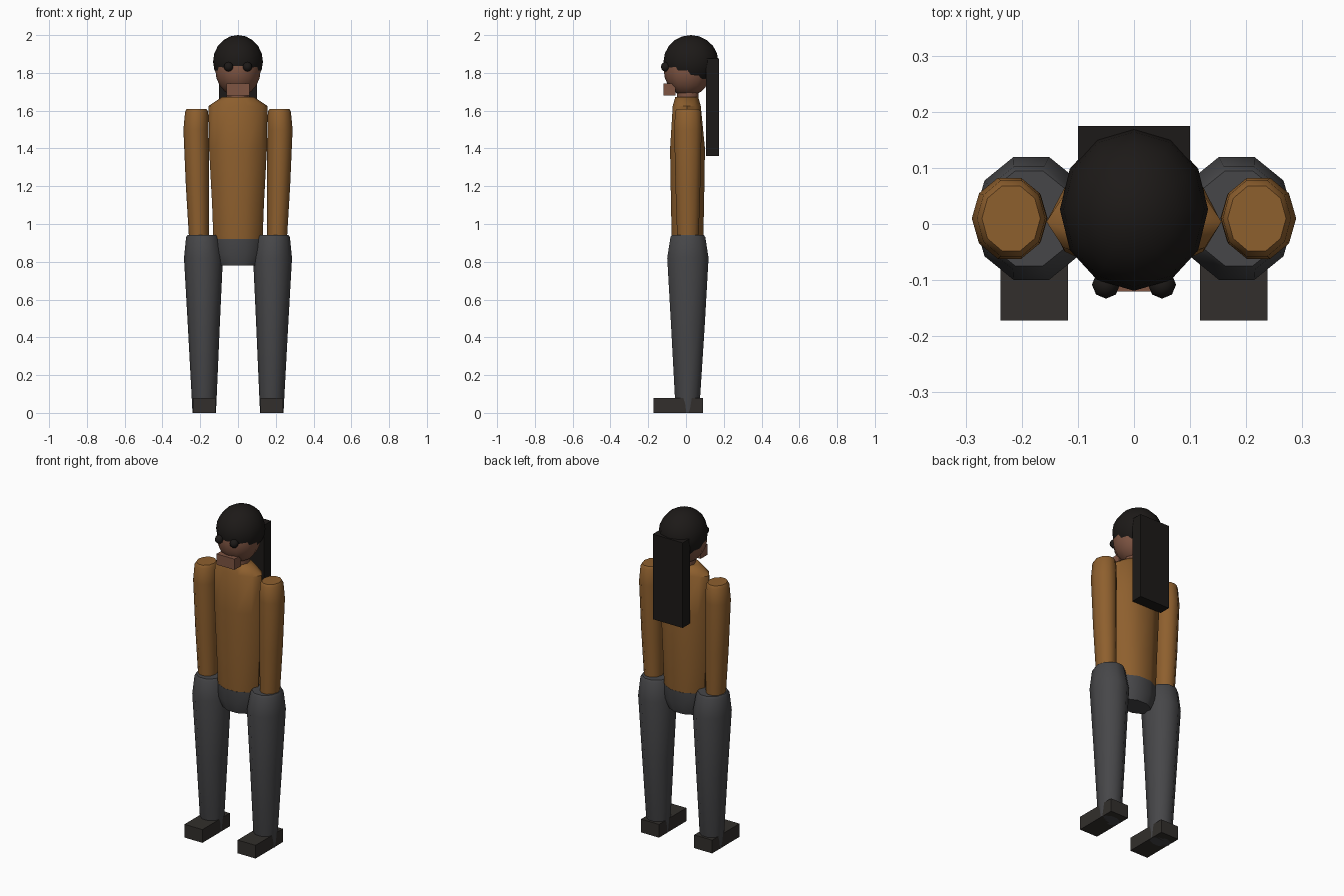
import bpy, math

if "Cube" in bpy.data.objects:
    bpy.data.objects.remove(bpy.data.objects["Cube"])

def mat(name, rgb):
    m = bpy.data.materials.new(name)
    m.diffuse_color = (*rgb, 1)
    m.use_nodes = True
    m.node_tree.nodes["Principled BSDF"].inputs["Base Color"].default_value = m.diffuse_color
    return m

SHIRT = mat("shirt_brown", (0.27, 0.115, 0.027))
PANTS = mat("trouser_grey", (0.062, 0.062, 0.066))
SKIN = mat("skin", (0.21, 0.09, 0.055))
BLACK = mat("hair_black", (0.012, 0.010, 0.009))
SHOE = mat("shoe_dark", (0.032, 0.028, 0.025))

def finish(ob, name, m, smooth=True):
    ob.name = name
    ob.data.materials.append(m)
    bpy.ops.object.select_all(action='DESELECT')
    ob.select_set(True)
    bpy.context.view_layer.objects.active = ob
    if smooth:
        bpy.ops.object.shade_smooth_by_angle(angle=math.radians(45))
    return ob

def box(name, lo, hi, m):
    bpy.ops.mesh.primitive_cube_add(size=1, location=[(a + b) / 2 for a, b in zip(lo, hi)])
    ob = bpy.context.object
    ob.scale = [b - a for a, b in zip(lo, hi)]
    return finish(ob, name, m, False)

def ball(name, loc, scale, m, seg, rings):
    bpy.ops.mesh.primitive_uv_sphere_add(segments=seg, ring_count=rings, radius=1, location=loc)
    ob = bpy.context.object
    ob.scale = scale
    return finish(ob, name, m)

def loft(name, rings, m, n=10):
    """Capped tube through elliptical rings (z, cx, cy, rx, ry)."""
    verts = [(cx + rx * math.cos(2 * math.pi * i / n), cy + ry * math.sin(2 * math.pi * i / n), z)
             for z, cx, cy, rx, ry in rings for i in range(n)]
    faces = [(k * n + i, k * n + (i + 1) % n, (k + 1) * n + (i + 1) % n, (k + 1) * n + i)
             for k in range(len(rings) - 1) for i in range(n)]
    last = (len(rings) - 1) * n
    faces += [tuple(reversed(range(n))), tuple(range(last, last + n))]
    me = bpy.data.meshes.new(name)
    me.from_pydata(verts, [], faces)
    ob = bpy.data.objects.new(name, me)
    bpy.context.collection.objects.link(ob)
    return finish(ob, name, m)

# Torso, pelvis and neck
loft("torso", [(0.87, 0, 0.008, 0.12, 0.084), (0.94, 0, 0.008, 0.131, 0.088),
               (1.10, 0, 0.008, 0.137, 0.092), (1.40, 0, 0.008, 0.153, 0.097),
               (1.625, 0, 0.004, 0.156, 0.078), (1.672, 0, 0.004, 0.085, 0.064)], SHIRT)
loft("pelvis", [(0.78, 0, 0.008, 0.10, 0.066), (0.84, 0, 0.008, 0.13, 0.083),
                (0.92, 0, 0.008, 0.128, 0.088)], PANTS)
loft("neck", [(1.64, 0, 0.01, 0.06, 0.06), (1.76, 0, 0.01, 0.06, 0.06)], SKIN)

# Head with overlapping hair cap, jaw block and ponytail
ball("head", (0, 0.008, 1.815), (0.12, 0.126, 0.14), SKIN, 12, 10)
ball("hair_cap", (0, 0.026, 1.86), (0.132, 0.145, 0.14), BLACK, 12, 10)
box("jaw", (-0.06, -0.12, 1.68), (0.06, -0.055, 1.745), SKIN)
box("hair_back", (-0.10, 0.105, 1.36), (0.10, 0.175, 1.875), BLACK)

# Paired limbs, shoes and eyes
for side, s in (("right", -1), ("left", 1)):
    loft(side + "_arm", [(0.935, s * 0.207, 0.01, 0.053, 0.06), (1.20, s * 0.215, 0.01, 0.061, 0.069),
                         (1.50, s * 0.222, 0.01, 0.067, 0.076), (1.595, s * 0.219, 0.01, 0.061, 0.071),
                         (1.61, s * 0.219, 0.01, 0.052, 0.061)], SHIRT)
    loft(side + "_leg", [(0.0, s * 0.179, 0.008, 0.062, 0.045), (0.08, s * 0.179, 0.008, 0.066, 0.070),
                         (0.45, s * 0.181, 0.01, 0.084, 0.093), (0.82, s * 0.183, 0.01, 0.103, 0.115),
                         (0.93, s * 0.187, 0.01, 0.088, 0.097), (0.943, s * 0.187, 0.01, 0.08, 0.089)], PANTS)
    box(side + "_shoe", (s * 0.178 - 0.06, -0.172, 0), (s * 0.178 + 0.06, 0.09, 0.08), SHOE)
    ball(side + "_eye", (s * 0.05, -0.108, 1.832), (0.025, 0.025, 0.025), BLACK, 8, 6)
